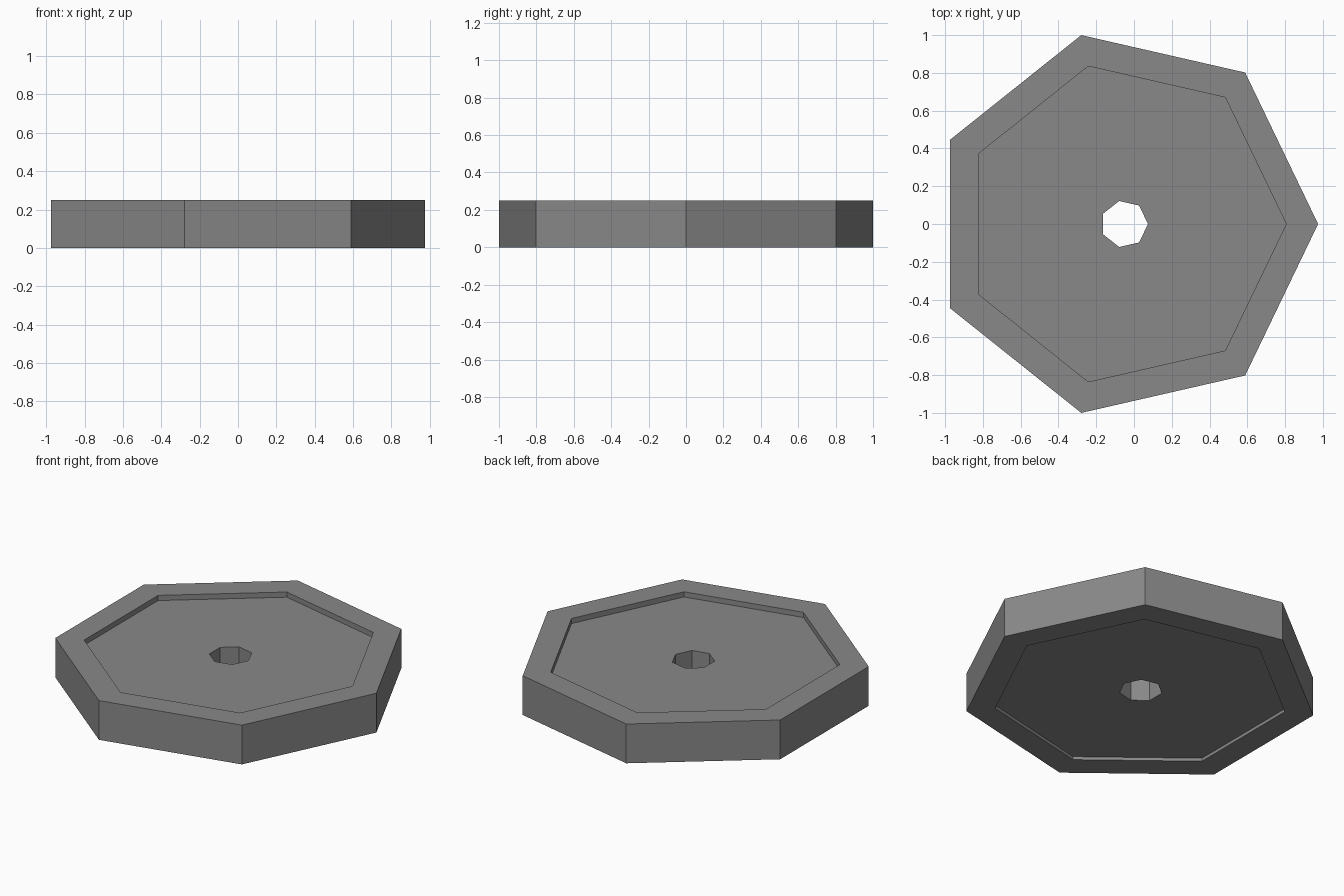
import bpy
import bmesh
from math import cos, sin, tau

if "Cube" in bpy.data.objects:
    bpy.data.objects.remove(bpy.data.objects["Cube"])

SIDES = 7
CENTRE_X = -0.051
OUTER, INNER, HOLE = 1.0257, 0.857, 0.125
HEIGHT, TOP_DEPTH, BOTTOM_DEPTH = 0.25, 0.033, 0.02

# Single flat grey
grey = bpy.data.materials.new("mid_grey")
grey.use_nodes = True
colour = (0.25, 0.25, 0.25, 1)
grey.diffuse_color = colour
grey.node_tree.nodes["Principled BSDF"].inputs["Base Color"].default_value = colour

# Closed cross-section (radius, height): wall, rim, recess, hole, recess, rim
profile = [
    (OUTER, 0), (OUTER, HEIGHT),
    (INNER, HEIGHT), (INNER, HEIGHT - TOP_DEPTH),
    (HOLE, HEIGHT - TOP_DEPTH), (HOLE, BOTTOM_DEPTH),
    (INNER, BOTTOM_DEPTH), (INNER, 0),
]

# Sweep the cross-section around the seven corners
bm = bmesh.new()
rings = []
for radius, z in profile:
    rings.append([bm.verts.new((CENTRE_X + radius * cos(tau * k / SIDES),
                                radius * sin(tau * k / SIDES), z))
                  for k in range(SIDES)])
for i, ring in enumerate(rings):
    above = rings[(i + 1) % len(rings)]
    for k in range(SIDES):
        n = (k + 1) % SIDES
        bm.faces.new((ring[k], ring[n], above[n], above[k]))
bmesh.ops.recalc_face_normals(bm, faces=bm.faces)

mesh = bpy.data.meshes.new("seven_sided_plate")
bm.to_mesh(mesh)
bm.free()
mesh.materials.append(grey)
plate = bpy.data.objects.new("seven_sided_plate", mesh)
bpy.context.collection.objects.link(plate)
